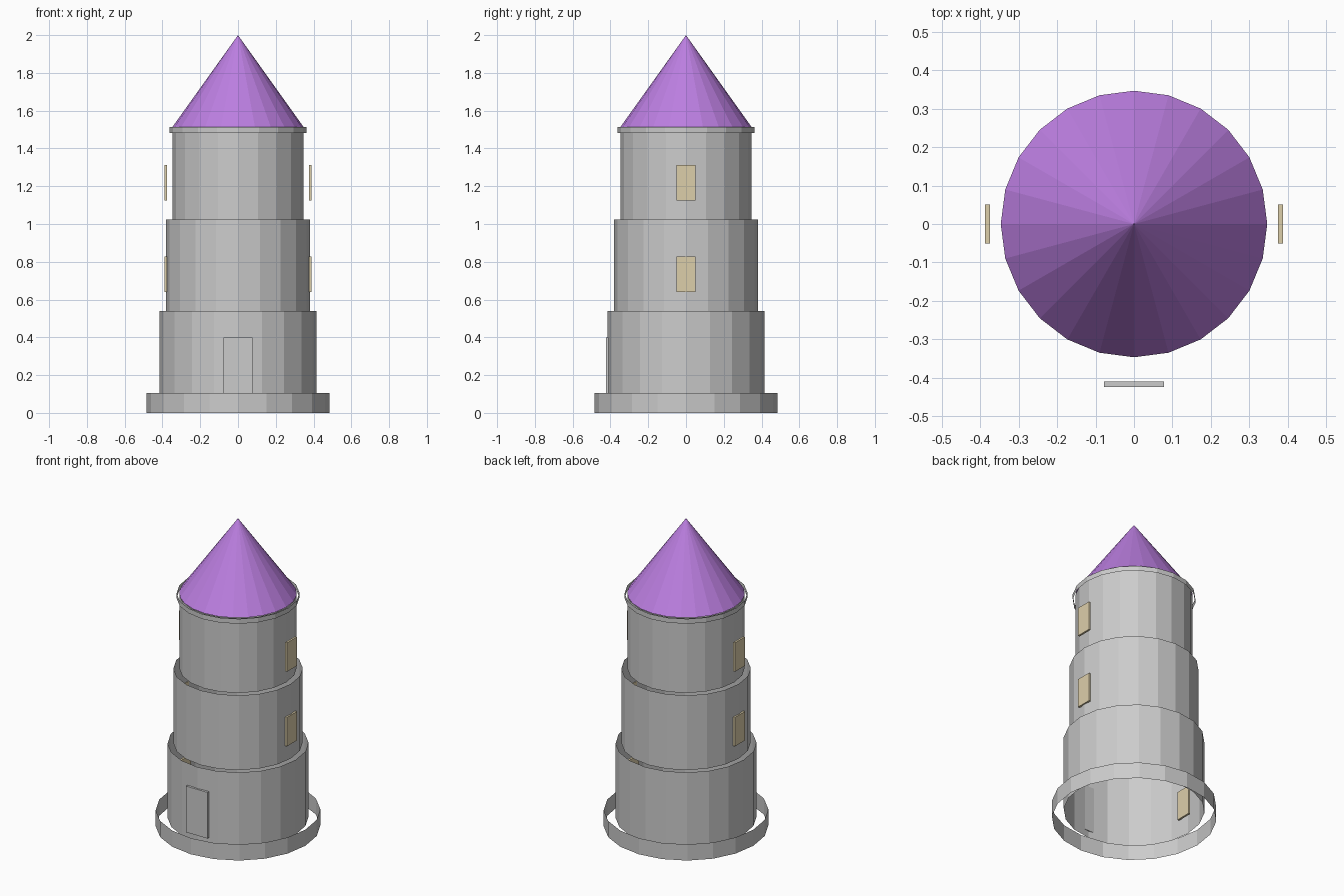
import bpy, bmesh
from math import sin, cos, pi

if "Cube" in bpy.data.objects:
    bpy.data.objects.remove(bpy.data.objects["Cube"])


def material(name, color):
    m = bpy.data.materials.new(name)
    m.diffuse_color = color
    m.use_nodes = True
    m.node_tree.nodes["Principled BSDF"].inputs["Base Color"].default_value = m.diffuse_color
    return m


def finish(name, bm, mat=None):
    me = bpy.data.meshes.new(name)
    bm.to_mesh(me)
    bm.free()
    ob = bpy.data.objects.new(name, me)
    bpy.context.collection.objects.link(ob)
    if mat:
        me.materials.append(mat)
    return ob


def tube(name, r, z0, z1, sides=20):
    """Open, flat-sided wall with no caps."""
    bm = bmesh.new()
    rings = [[bm.verts.new((r * cos(2 * pi * i / sides), r * sin(2 * pi * i / sides), z))
              for i in range(sides)] for z in (z0, z1)]
    for i in range(sides):
        j = (i + 1) % sides
        bm.faces.new((rings[0][i], rings[0][j], rings[1][j], rings[1][i]))
    return finish(name, bm)


def cone(name, r, z0, z1, sides, mat):
    """Open-bottomed cone."""
    bm = bmesh.new()
    bmesh.ops.create_cone(bm, cap_ends=False, segments=sides, radius1=r, radius2=0, depth=z1 - z0)
    bmesh.ops.remove_doubles(bm, verts=bm.verts, dist=1e-5)
    bmesh.ops.translate(bm, verts=bm.verts, vec=(0, 0, (z0 + z1) / 2))
    return finish(name, bm, mat)


def box(name, center, size, mat=None):
    bm = bmesh.new()
    bmesh.ops.create_cube(bm, size=1)
    bmesh.ops.scale(bm, verts=bm.verts, vec=size)
    bmesh.ops.translate(bm, verts=bm.verts, vec=center)
    return finish(name, bm, mat)


purple = material("roof_purple", (0.50, 0.21, 0.75, 1))
cream = material("window_cream", (0.72, 0.62, 0.40, 1))

# Base ring and three stepped wall tiers
tube("base_ring", 0.485, 0.0, 0.105)
STEP = 0.485
for i, r in enumerate((0.415, 0.381, 0.346)):
    z0 = 0.055 + i * STEP
    tube(f"wall_tier_{i + 1}", r, z0, z0 + STEP, 20)
    # Window pair on the left and right of each tier
    for side, sx in (("left", -1), ("right", 1)):
        box(f"window_{side}_{i + 1}", (sx * 0.382, 0, z0 + 0.194), (0.013, 0.102, 0.188), cream)

# Eave ring and conical roof
tube("eave_ring", 0.362, 1.482, 1.514)
cone("roof", 0.347, 1.514, 2.0, 24, purple)

# Door
box("door", (0, -0.417, 0.25), (0.155, 0.015, 0.3))
